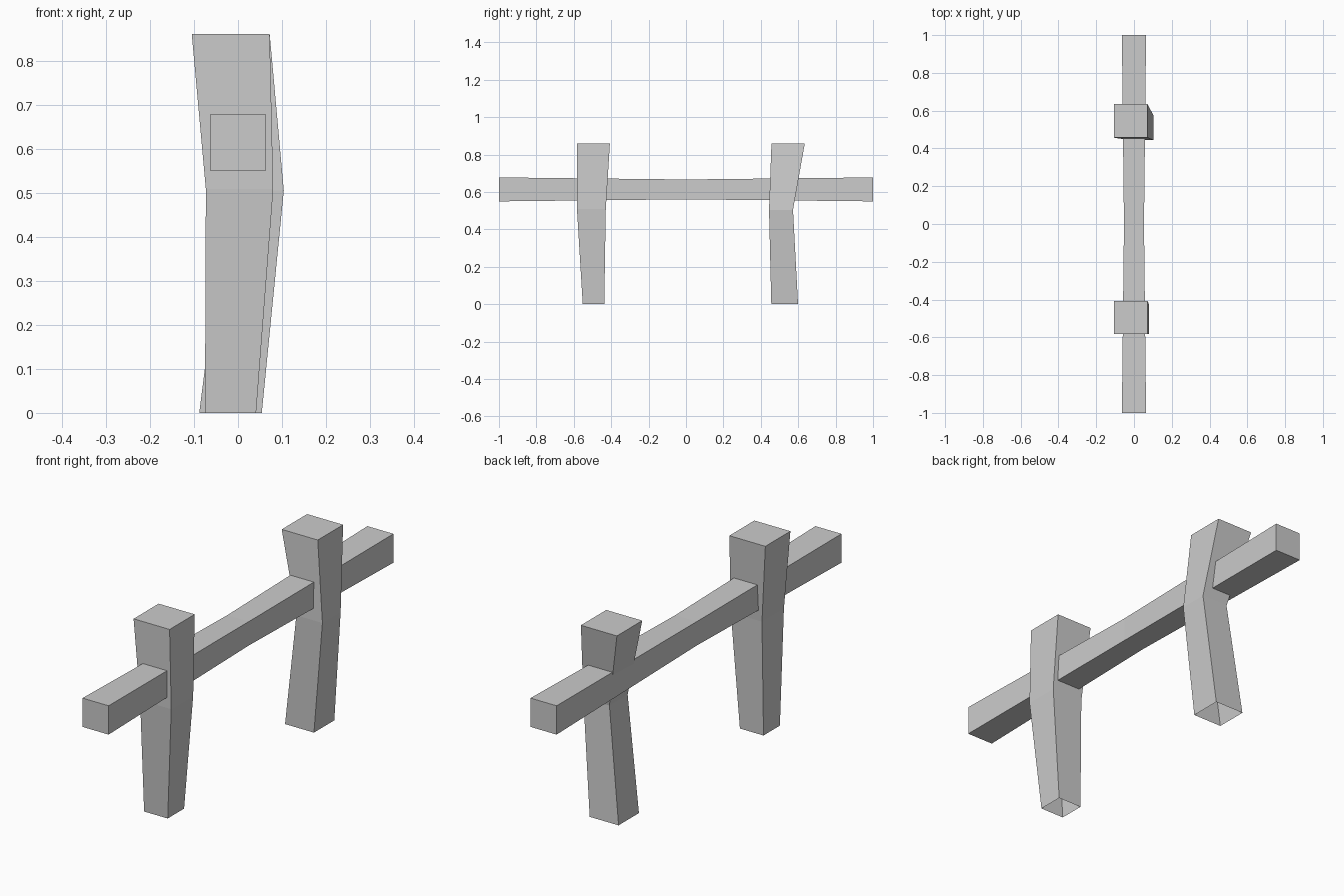
import bpy
import bmesh

if "Cube" in bpy.data.objects:
    bpy.data.objects.remove(bpy.data.objects["Cube"])


def loft(name, rings, cap_start=True):
    """Skin a series of four-cornered rings into one flat-faced object."""
    bm = bmesh.new()
    loops = [[bm.verts.new(p) for p in ring] for ring in rings]
    for a, b in zip(loops, loops[1:]):
        for i in range(4):
            j = (i + 1) % 4
            bm.faces.new((a[i], a[j], b[j], b[i]))
    if cap_start:
        bm.faces.new(loops[0][::-1])
    bm.faces.new(loops[-1])
    bmesh.ops.recalc_face_normals(bm, faces=bm.faces)
    mesh = bpy.data.meshes.new(name)
    bm.to_mesh(mesh)
    bm.free()
    obj = bpy.data.objects.new(name, mesh)
    bpy.context.collection.objects.link(obj)
    return obj


def post(name, sections):
    """Crooked post from (z, x0, x1, y0, y1) sections, open underneath."""
    rings = [[(x0, y0, z), (x1, y0, z), (x1, y1, z), (x0, y1, z)]
             for z, x0, x1, y0, y1 in sections]
    return loft(name, rings, cap_start=False)


# Upright posts
post("front_post", [
    (0.0, -0.075, 0.041, -0.552, -0.437),
    (0.508, -0.073, 0.080, -0.583, -0.429),
    (0.86, -0.105, 0.072, -0.583, -0.407),
])
post("back_post", [
    (0.0, -0.088, 0.054, 0.456, 0.599),
    (0.505, -0.024, 0.104, 0.444, 0.572),
    (0.86, -0.105, 0.072, 0.457, 0.635),
])

# Cross rail, slightly pinched in the middle
rail_z = 0.614
rail = []
for y, h in [(-1, 0.064), (0, 0.053), (1, 0.064)]:
    rail.append([(-h, y, rail_z - h), (h, y, rail_z - h),
                 (h, y, rail_z + h), (-h, y, rail_z + h)])
loft("cross_rail", rail)
